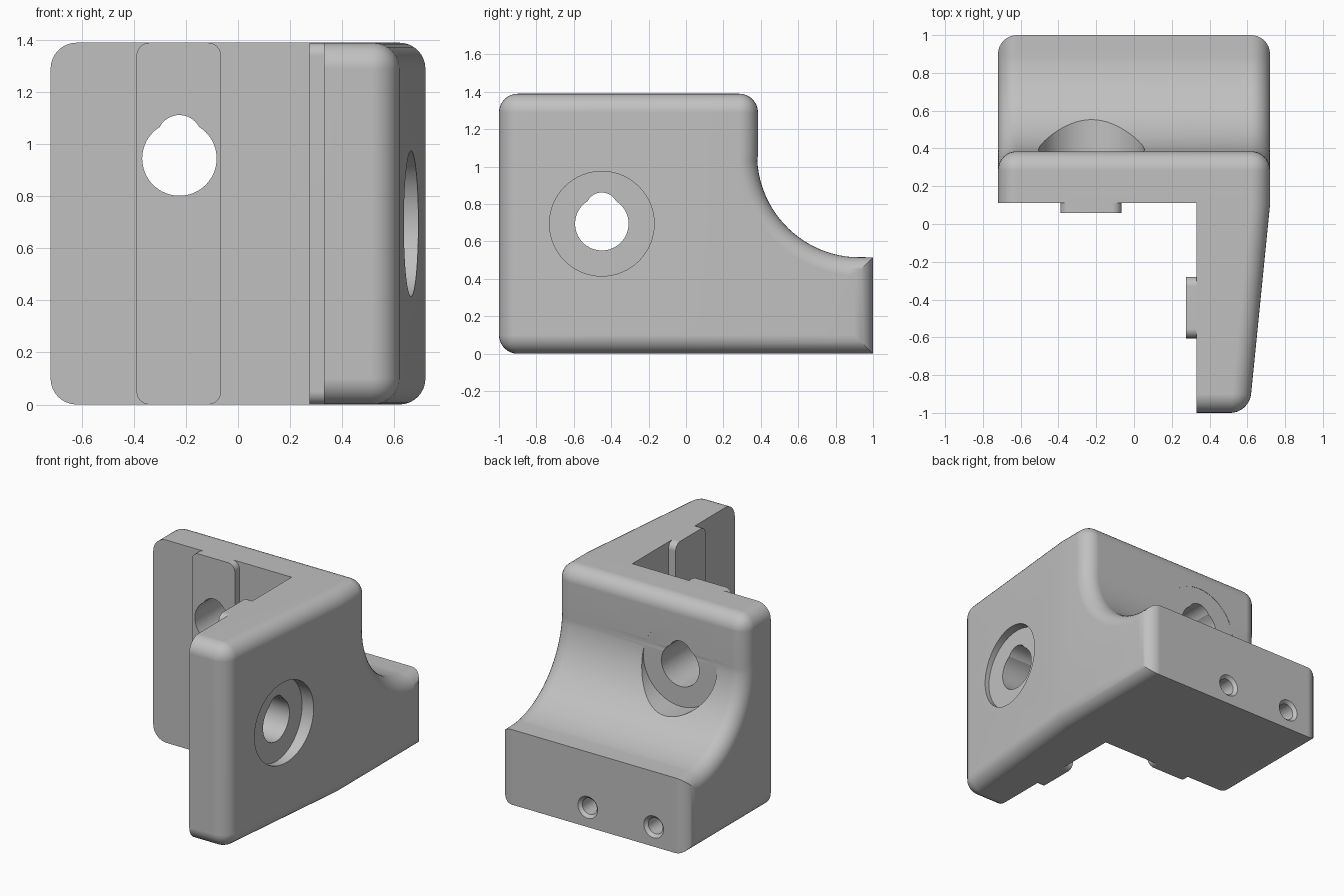
import bpy, bmesh, math
from mathutils import Vector, Matrix

cube = bpy.data.objects.get("Cube")
if cube:
    bpy.data.objects.remove(cube, do_unlink=True)

HALF_W, TOP, ROUND = 0.72, 1.39, 0.1
SPLIT_Y, FRONT_X = 0.1, 0.61
PLATE_Y, WALL_X = 0.11, 0.33      # inner faces of the back plate and side wall
STEP_Y, LEDGE_Z = 0.385, 0.515

grey = bpy.data.materials.new("plain grey")
grey.use_nodes = True
grey.diffuse_color = (0.53, 0.53, 0.53, 1)
grey.node_tree.nodes["Principled BSDF"].inputs["Base Color"].default_value = grey.diffuse_color


def to_object(name, bm):
    bmesh.ops.recalc_face_normals(bm, faces=bm.faces)
    mesh = bpy.data.meshes.new(name)
    bm.to_mesh(mesh)
    bm.free()
    mesh.materials.append(grey)
    obj = bpy.data.objects.new(name, mesh)
    bpy.context.collection.objects.link(obj)
    return obj


def box(name, lo, hi, round_axis=None, radius=0.05):
    """Box between two corners; edges along round_axis may be rounded."""
    lo, hi = Vector(lo), Vector(hi)
    bm = bmesh.new()
    bmesh.ops.create_cube(bm, size=1)
    for v in bm.verts:
        v.co = Vector([(lo[i] + hi[i]) / 2 + v.co[i] * (hi[i] - lo[i]) for i in range(3)])
    if round_axis is not None:
        edges = [e for e in bm.edges
                 if abs(e.verts[0].co[round_axis] - e.verts[1].co[round_axis]) > 1e-4]
        bmesh.ops.bevel(bm, geom=edges, offset=radius, segments=6, profile=0.5,
                        affect='EDGES')
    return to_object(name, bm)


def cylinder(name, axis, start, end, r1, r2=None, sides=64):
    """Cylinder or cone from start, along the x or y axis, to the coordinate end."""
    i = "xy".index(axis)
    start = Vector(start)
    stop = start.copy()
    stop[i] = end
    turn = (stop - start).to_track_quat('Z', 'Y').to_matrix().to_4x4()
    bm = bmesh.new()
    bmesh.ops.create_cone(bm, cap_ends=True, segments=sides, radius1=r1,
                          radius2=r1 if r2 is None else r2,
                          depth=(stop - start).length,
                          matrix=Matrix.Translation((start + stop) / 2) @ turn)
    return to_object(name, bm)


def combine(target, tool, operation='DIFFERENCE'):
    mod = target.modifiers.new("combine", 'BOOLEAN')
    mod.operation, mod.solver, mod.object = operation, 'EXACT', tool
    bpy.context.view_layer.objects.active = target
    bpy.ops.object.modifier_apply(modifier=mod.name)
    bpy.data.objects.remove(tool, do_unlink=True)


# Side profile (y, z): front part, then back part with the concave sweep
front = [(-1, 0), (SPLIT_Y, 0), (SPLIT_Y, TOP), (-1, TOP)]
sweep = [(0.93 + 0.55 * math.cos(a), 1.065 + 0.55 * math.sin(a))
         for a in (math.radians(265 - 85 * i / 24) for i in range(25))]
back = [(SPLIT_Y, 0), (1, 0), (1, LEDGE_Z)] + sweep + [(STEP_Y, TOP), (SPLIT_Y, TOP)]
back[-3] = (STEP_Y, 1.065)

bm = bmesh.new()
for outline in (front, back):
    left = [bm.verts.new((HALF_W if y > -1 else FRONT_X, y, z)) for y, z in outline]
    right = [bm.verts.new((-HALF_W, y, z)) for y, z in outline]
    bm.faces.new(left)
    bm.faces.new(right[::-1])
    n = len(outline)
    for i in range(n):
        j = (i + 1) % n
        if not (outline[i][0] == SPLIT_Y and outline[j][0] == SPLIT_Y):
            bm.faces.new((left[i], right[i], right[j], left[j]))
bmesh.ops.remove_doubles(bm, verts=bm.verts, dist=1e-5)
bmesh.ops.recalc_face_normals(bm, faces=bm.faces)


def is_rounded(edge):
    a, b = (v.co for v in edge.verts)
    if a.x * b.x > 0:                                   # outline of the two ends
        return not (abs(a.y - SPLIT_Y) < 1e-4 and abs(b.y - SPLIT_Y) < 1e-4)
    return a.y < -0.9 or (abs(a.y - STEP_Y) < 1e-4 and a.z > TOP - 1e-4)


bmesh.ops.bevel(bm, geom=[e for e in bm.edges if is_rounded(e)], offset=ROUND,
                segments=8, profile=0.5, affect='EDGES', clamp_overlap=False)
bracket = to_object("corner_bracket", bm)

# Open inner corner
combine(bracket, box("inner_cut", (-2, -2, -1), (WALL_X, PLATE_Y, 3)))

# Raised locating keys on the two inner faces
combine(bracket, box("plate_key", (-0.39, 0.058, 0), (-0.065, PLATE_Y + 0.03, TOP), 1), 'UNION')
combine(bracket, box("wall_key", (0.275, -0.605, 0), (WALL_X + 0.03, -0.28, TOP), 0), 'UNION')

# Flat seats around the bolt holes
PX, PZ, WY, WZ = -0.225, 0.945, -0.45, 0.695
combine(bracket, cylinder("plate_seat", 'y', (PX, STEP_Y - 0.002, PZ), 1.5, 0.28))
combine(bracket, cylinder("wall_seat", 'x', (0.605, WY, WZ), 1.5, 0.28))

# Bolt holes, each with a smaller overlapping relief above
for lift, radius in ((0, 0.143), (0.082, 0.085)):
    combine(bracket, cylinder("plate_hole", 'y', (PX, -0.2, PZ + lift), 0.8, radius))
    combine(bracket, cylinder("wall_hole", 'x', (0.1, WY, WZ + lift), 1, radius))

# Small chamfered holes in the back face
for x in (-0.455, 0.045):
    combine(bracket, cylinder("pin_hole", 'y', (x, 1.1, 0.135), 0.5, 0.055, sides=32))
    combine(bracket, cylinder("pin_chamfer", 'y', (x, 1.01, 0.135), 0.97, 0.085, 0.045, 32))

# Smooth rounds, crisp edges
bpy.ops.object.select_all(action='DESELECT')
bracket.select_set(True)
bpy.context.view_layer.objects.active = bracket
bpy.ops.object.shade_smooth_by_angle(angle=math.radians(30))
weighted = bracket.modifiers.new("weighted_normals", 'WEIGHTED_NORMAL')
weighted.keep_sharp = True
